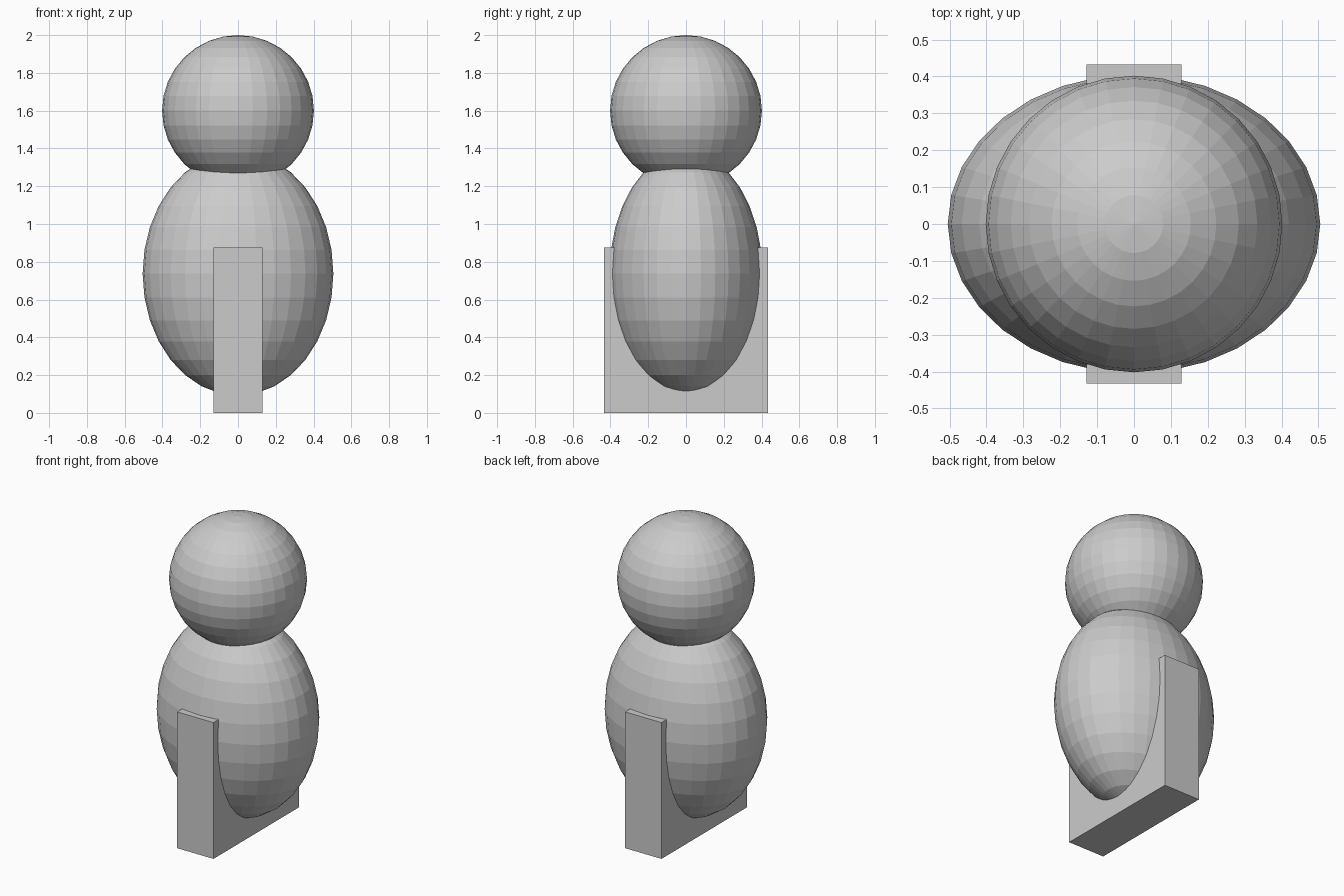
import bpy

if "Cube" in bpy.data.objects:
    bpy.data.objects.remove(bpy.data.objects["Cube"])


def ball(name, z, radii):
    bpy.ops.mesh.primitive_uv_sphere_add(segments=32, ring_count=16, radius=1, location=(0, 0, z))
    obj = bpy.context.object
    obj.name = name
    obj.scale = radii
    bpy.ops.object.transform_apply(location=False, rotation=False, scale=True)
    return obj


# Round head
ball("head", 1.60, (0.402, 0.402, 0.40))

# Egg-shaped body
ball("body", 0.737, (0.505, 0.405, 0.645))

# Upright block running front to back through the body
bpy.ops.mesh.primitive_cube_add(size=1, location=(0, 0, 0.4375))
block = bpy.context.object
block.name = "support_block"
block.scale = (0.258, 0.866, 0.875)
bpy.ops.object.transform_apply(location=False, rotation=False, scale=True)
